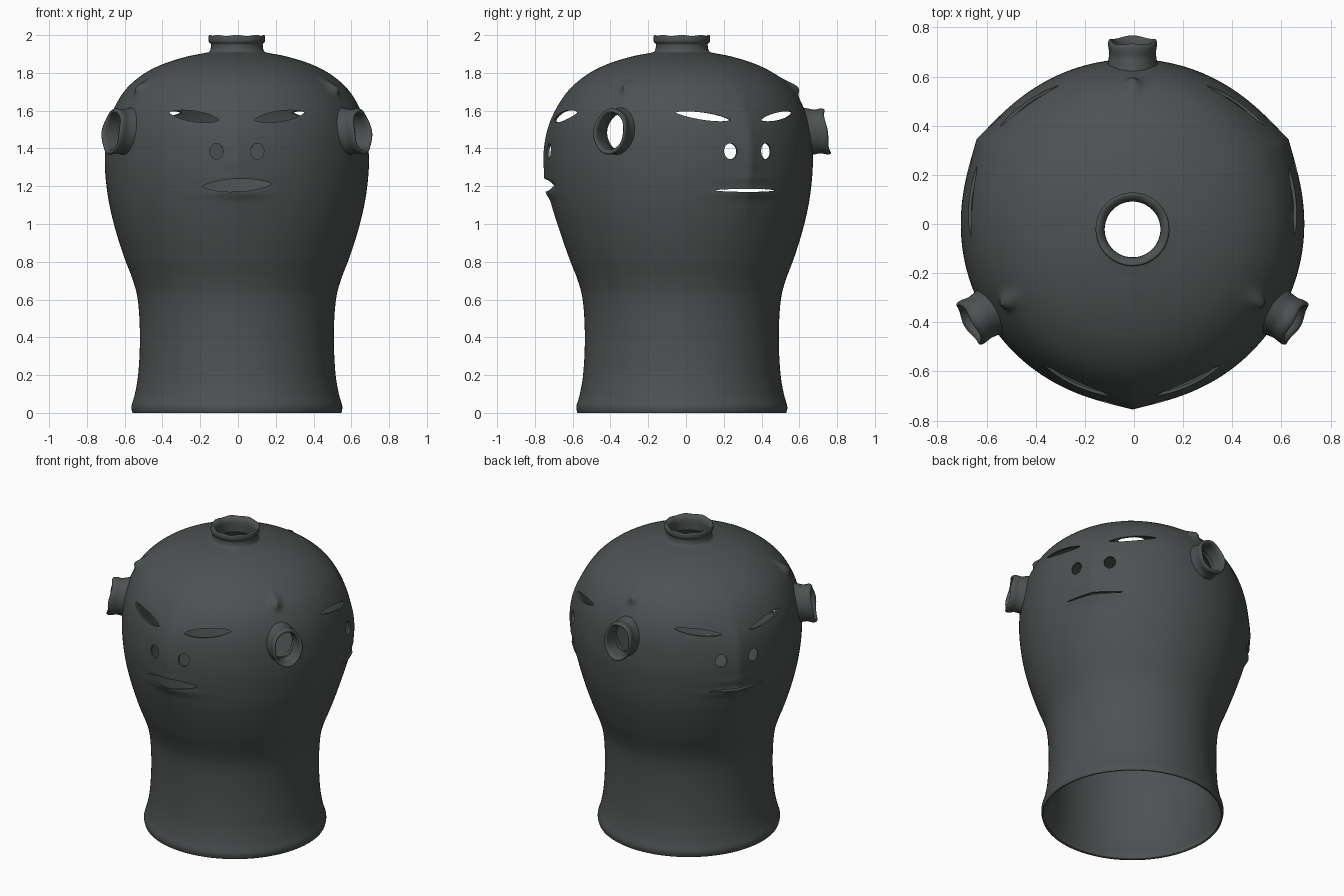
import bpy, bmesh, math
from math import sin, cos, pi, exp, radians
from mathutils import Vector

cube = bpy.data.objects.get("Cube")
if cube:
    bpy.data.objects.remove(cube)

clay = bpy.data.materials.new("dark_grey_clay")
clay.use_nodes = True
COLOR = (0.075, 0.083, 0.083, 1)
clay.diffuse_color = COLOR
clay.node_tree.nodes["Principled BSDF"].inputs["Base Color"].default_value = COLOR

CENTER = Vector((-0.006, -0.022, 0))
FACES = [radians(a) for a in (-90, 30, 150)]
SPOUTS = [radians(a) for a in (90, 210, 330)]


def finish(name, bm):
    mesh = bpy.data.meshes.new(name)
    bm.to_mesh(mesh)
    bm.free()
    mesh.materials.append(clay)
    ob = bpy.data.objects.new(name, mesh)
    bpy.context.collection.objects.link(ob)
    return ob


def smooth(ob, angle=40):
    bpy.ops.object.select_all(action='DESELECT')
    ob.select_set(True)
    bpy.context.view_layer.objects.active = ob
    bpy.ops.object.shade_smooth_by_angle(angle=radians(angle))


def loft(name, rings):
    """Skin a list of point rings into a tube."""
    bm = bmesh.new()
    rows = [[bm.verts.new(p) for p in ring] for ring in rings]
    n = len(rows[0])
    for a, b in zip(rows, rows[1:]):
        for j in range(n):
            k = (j + 1) % n
            bm.faces.new((a[j], a[k], b[k], b[j]))
    return finish(name, bm)


def spline(points, steps):
    """Catmull-Rom curve through the profile points."""
    p = [Vector(q) for q in points]
    p = [p[0]] + p + [p[-1]]
    out = []
    for a, b, c, d in zip(p, p[1:], p[2:], p[3:]):
        for i in range(steps):
            t = i / steps
            out.append(0.5 * (2 * b + (c - a) * t + (2 * a - 5 * b + 4 * c - d) * t**2
                              + (3 * b - a - 3 * c + d) * t**3))
    return out + [p[-1]]


def gauss(x, width):
    return exp(-(x / width) ** 2)


def turn(theta, target):
    return (theta - target + pi) % (2 * pi) - pi


def relief(theta, z):
    """Noses, lips and pinched nubs raised from the wall."""
    r = 0.004 * cos(3 * (theta - FACES[0])) * gauss(z - 1.3, 0.45)
    for a in FACES:
        t = turn(theta, a)
        r += 0.032 * exp(-abs(t) / 0.17) * gauss(z - 1.36, 0.27)
        r += 0.014 * gauss(t, 0.24) * gauss(z - 1.165, 0.024)
        r += 0.005 * gauss(t, 0.24) * gauss(z - 1.24, 0.025)
    for a in SPOUTS:
        r += 0.04 * gauss(turn(theta, a), 0.05) * gauss(z - 1.725, 0.035)
    return r


# Head: turned profile with raised features
profile = [(0.553, 0), (0.558, 0.035), (0.54, 0.1), (0.523, 0.2), (0.514, 0.35),
           (0.516, 0.5), (0.528, 0.62), (0.553, 0.71), (0.595, 0.82), (0.64, 0.96),
           (0.674, 1.1), (0.693, 1.24), (0.697, 1.36), (0.684, 1.5), (0.65, 1.61),
           (0.59, 1.71), (0.5, 1.79), (0.395, 1.845), (0.27, 1.885), (0.17, 1.905),
           (0.127, 1.915)]
SEG = 216
rings = []
for r, z in spline(profile, 8):
    ring = []
    for j in range(SEG):
        th = 2 * pi * j / SEG
        rr = r + relief(th, z)
        ring.append(CENTER + Vector((rr * cos(th), rr * sin(th), z)))
    rings.append(ring)
head = loft("head_shell", rings)
wall = head.modifiers.new("wall", 'SOLIDIFY')
wall.thickness = 0.012
wall.offset = -1

# Openings: prisms pushed radially through the wall
cut = bmesh.new()


def opening(angle, u, z, a, b, tilt=0, power=1, n=28):
    out = Vector((cos(angle), sin(angle), 0))
    side = Vector((-sin(angle), cos(angle), 0))
    ends = []
    for depth in (0.45, 0.95):
        row = []
        for i in range(n):
            t = 2 * pi * i / n
            x = a * cos(t)
            y = b * sin(t) * abs(sin(t)) ** (power - 1)
            p = side * (u + x * cos(tilt) - y * sin(tilt))
            p += Vector((0, 0, z + x * sin(tilt) + y * cos(tilt)))
            row.append(cut.verts.new(CENTER + out * depth + p))
        ends.append(row)
    inner, outer = ends
    cut.faces.new(inner[::-1])
    cut.faces.new(outer)
    for i in range(n):
        k = (i + 1) % n
        cut.faces.new((inner[i], inner[k], outer[k], outer[i]))


for i, ang in enumerate(FACES):
    front = i == 0
    for s in (-1, 1):
        opening(ang, s * 0.225, 1.57, 0.133, 0.028 if front else 0.02, s * 0.15, 1.4)
        opening(ang, s * 0.108, 1.385, 0.035, 0.042)
    if front:
        opening(ang, 0, 1.205, 0.185, 0.034, 0.04, 1.5)
    else:
        opening(ang, 0, 1.178, 0.185, 0.008, 0, 1.2)
for ang in SPOUTS:
    opening(ang, 0, 1.49, 0.078, 0.092)
bmesh.ops.recalc_face_normals(cut, faces=cut.faces)
cutter = finish("opening_cutter", cut)
cutter.hide_render = True

boolean = head.modifiers.new("openings", 'BOOLEAN')
boolean.operation = 'DIFFERENCE'
boolean.solver = 'EXACT'
boolean.object = cutter
smooth(head)
bpy.ops.object.modifier_apply(modifier=wall.name)
bpy.ops.object.modifier_apply(modifier=boolean.name)
bpy.data.objects.remove(cutter)

# Neck: short collar with a slightly uneven lip
collar = [(0.17, 1.902), (0.144, 1.915), (0.137, 1.95), (0.149, 1.965), (0.149, 1.992),
          (0.14, 1.998), (0.122, 1.985), (0.114, 1.96), (0.114, 1.9)]
rings = []
for r, z in spline(collar, 3):
    lip = max(0, (z - 1.95) / 0.05)
    ring = []
    for j in range(64):
        th = 2 * pi * j / 64
        wave = 0.003 * lip * cos(8 * th)
        ring.append(CENTER + Vector((r * cos(th), r * sin(th), z + wave)))
    rings.append(ring)
smooth(loft("neck_collar", rings), 60)

# Side spouts: oval flared tubes (distance from axis, width factor)
tube = [(0.65, 1.05), (0.69, 0.98), (0.715, 0.95), (0.735, 0.98), (0.755, 1.0),
        (0.768, 0.95), (0.766, 0.86), (0.745, 0.79), (0.65, 0.79)]
for name, ang in zip(("back_spout", "right_spout", "left_spout"), SPOUTS):
    out = Vector((cos(ang), sin(ang), 0))
    side = Vector((-sin(ang), cos(ang), 0))
    rings = []
    for d, f in spline(tube, 3):
        ring = []
        for j in range(48):
            t = 2 * pi * j / 48
            h = 0.122 * f * sin(t)
            reach = d - 0.15 * h + 0.004 * cos(4 * t)
            ring.append(CENTER + out * reach + side * (0.1 * f * cos(t))
                        + Vector((0, 0, 1.49 + h)))
        rings.append(ring)
    smooth(loft(name, rings), 60)
